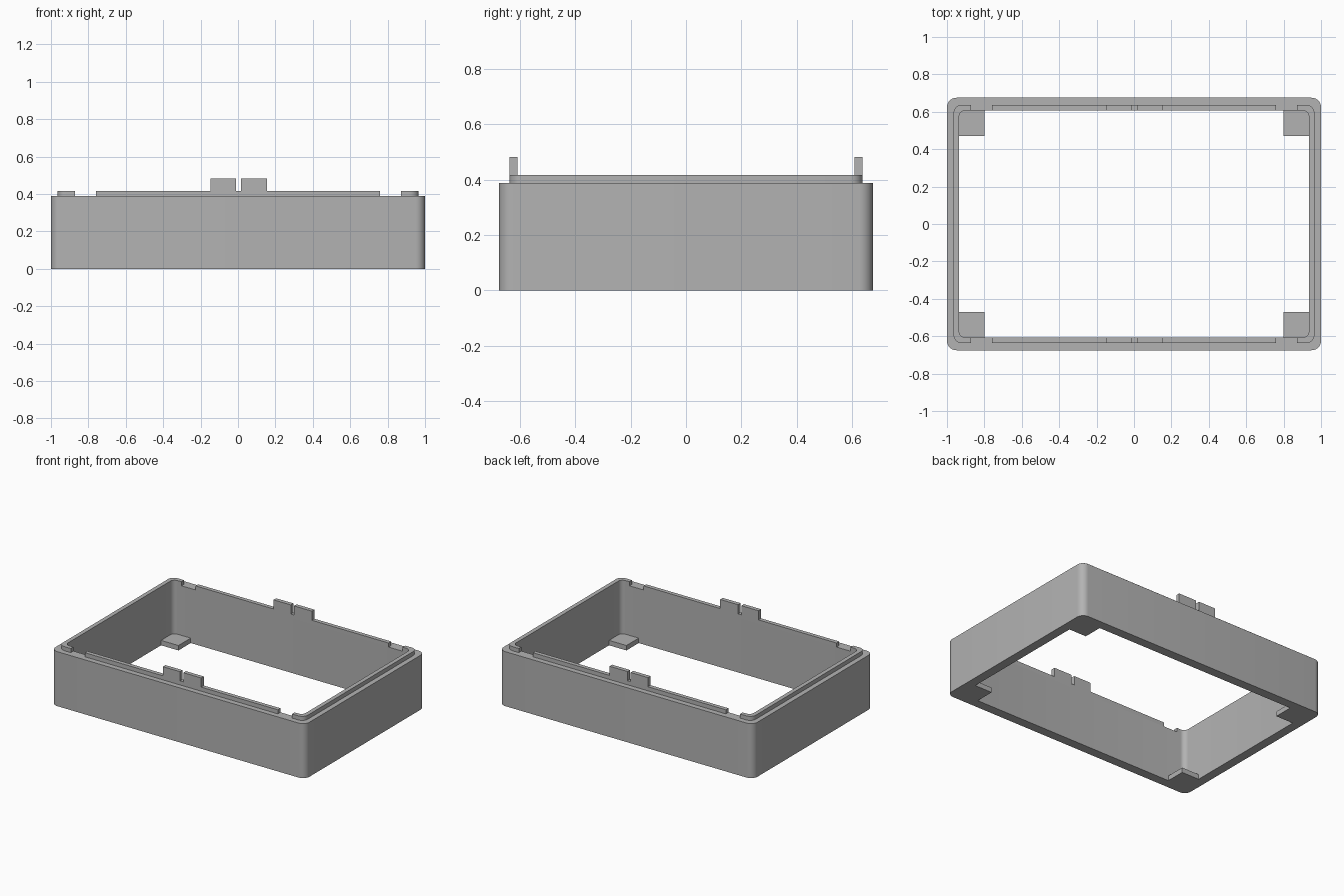
import bpy, bmesh, math
from mathutils import Vector

if "Cube" in bpy.data.objects:
    bpy.data.objects.remove(bpy.data.objects["Cube"])

WALL_H, LIP_H, TAB_H = 0.388, 0.417, 0.482
OUTER = (1.0, 0.675, 0.05)      # half width, half depth, corner radius
LIP = (0.965, 0.637, 0.045)
INNER = (0.935, 0.608, 0.035)

grey = bpy.data.materials.new("plain grey")
grey.diffuse_color = (0.45, 0.45, 0.45, 1)
grey.use_nodes = True
grey.node_tree.nodes["Principled BSDF"].inputs["Base Color"].default_value = grey.diffuse_color


def corner(spec, sx, sy, steps=8):
    """Arc points of one rounded corner, from the x side towards the y side."""
    w, d, r = spec
    return [(sx * (w - r + r * math.cos(a)), sy * (d - r + r * math.sin(a)))
            for a in (math.pi / 2 * i / steps for i in range(steps + 1))]


def rounded_rect(spec):
    return (corner(spec, 1, 1) + corner(spec, -1, 1)[::-1]
            + corner(spec, -1, -1) + corner(spec, 1, -1)[::-1])


def finish(bm, name):
    bmesh.ops.recalc_face_normals(bm, faces=bm.faces)
    mesh = bpy.data.meshes.new(name)
    bm.to_mesh(mesh)
    bm.free()
    mesh.materials.append(grey)
    ob = bpy.data.objects.new(name, mesh)
    bpy.context.collection.objects.link(ob)
    bpy.ops.object.select_all(action='DESELECT')
    ob.select_set(True)
    bpy.context.view_layer.objects.active = ob
    bpy.ops.object.shade_smooth_by_angle(angle=math.radians(30))
    return ob


def prism(name, points, offset):
    """Closed solid from a flat outline swept along offset."""
    bm = bmesh.new()
    a = [bm.verts.new(p) for p in points]
    b = [bm.verts.new(Vector(p) + Vector(offset)) for p in points]
    bm.faces.new(a)
    bm.faces.new(b)
    for i in range(len(a)):
        j = (i + 1) % len(a)
        bm.faces.new((a[i], a[j], b[j], b[i]))
    return finish(bm, name)


# Main wall: a rounded rectangular tube, open in the middle
bm = bmesh.new()
loops = [[bm.verts.new((x, y, z)) for x, y in rounded_rect(s)]
         for s, z in ((OUTER, 0), (OUTER, WALL_H), (INNER, WALL_H), (INNER, 0))]
for k in range(4):
    p, q = loops[k], loops[(k + 1) % 4]
    for i in range(len(p)):
        j = (i + 1) % len(p)
        bm.faces.new((p[i], p[j], q[j], q[i]))
finish(bm, "wall_frame")

# Side lips, wrapping round the corners
END = 0.871
for side, sx in (("left", -1), ("right", 1)):
    def run(spec):
        return ([(sx * END, -spec[1])] + corner(spec, sx, -1)[::-1]
                + corner(spec, sx, 1) + [(sx * END, spec[1])])
    outline = run(LIP) + run(INNER)[::-1]
    prism(side + "_lip", [(x, y, WALL_H) for x, y in outline],
          (0, 0, LIP_H - WALL_H))

# Long lips at front and back, each with a pair of upright tabs
profile = [(-0.76, WALL_H), (0.76, WALL_H), (0.76, LIP_H),
           (0.156, LIP_H), (0.156, TAB_H), (0.015, TAB_H), (0.015, LIP_H),
           (-0.01, LIP_H), (-0.01, TAB_H), (-0.146, TAB_H),
           (-0.146, LIP_H), (-0.76, LIP_H)]
for side, sy in (("front", -1), ("back", 1)):
    prism(side + "_lip_with_tabs", [(x, sy * INNER[1], z) for x, z in profile],
          (0, sy * (LIP[1] - INNER[1]), 0))

# Corner pads at the bottom
for side, sx in (("left", -1), ("right", 1)):
    for end, sy in (("front", -1), ("back", 1)):
        pad = [(0.798, 0.47), (INNER[0], 0.47), INNER[:2], (0.798, INNER[1])]
        prism(f"{end}_{side}_pad", [(sx * x, sy * y, 0) for x, y in pad],
              (0, 0, 0.035))
